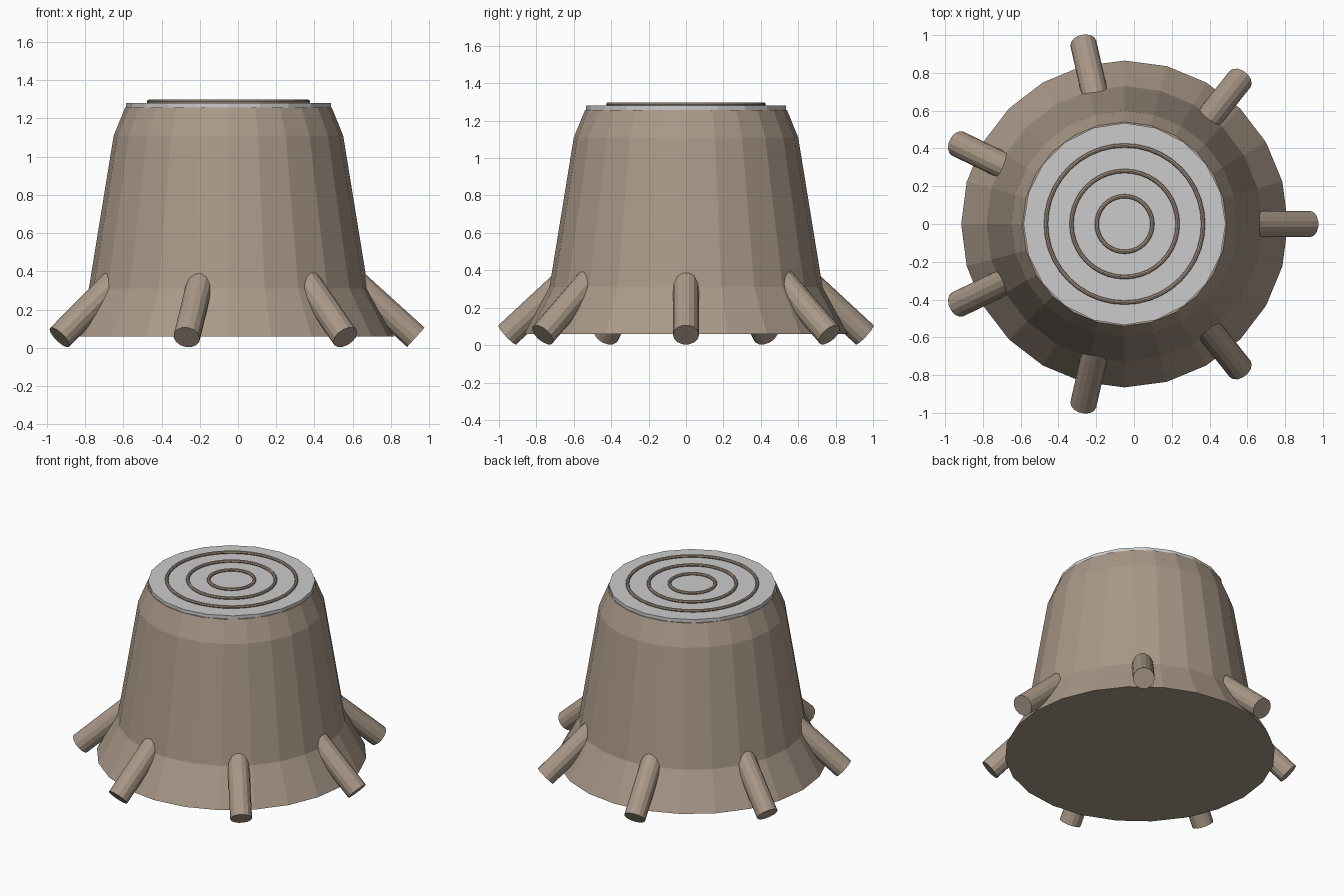
import bpy, bmesh, math
from mathutils import Vector

if "Cube" in bpy.data.objects:
    bpy.data.objects.remove(bpy.data.objects["Cube"])

CX = -0.05  # trunk axis


def material(name, rgb):
    m = bpy.data.materials.new(name)
    m.diffuse_color = (*rgb, 1)
    m.use_nodes = True
    m.node_tree.nodes["Principled BSDF"].inputs["Base Color"].default_value = m.diffuse_color
    return m


bark = material("bark", (0.40, 0.315, 0.245))


def lathe(name, profile, sides, mat=None):
    """Closed solid of revolution from (radius, z) points."""
    bm = bmesh.new()
    loops = [[bm.verts.new((CX + r * math.cos(2 * math.pi * i / sides),
                            r * math.sin(2 * math.pi * i / sides), z))
              for i in range(sides)] for r, z in profile]
    for a, b in zip(loops, loops[1:]):
        for i in range(sides):
            j = (i + 1) % sides
            bm.faces.new((a[i], a[j], b[j], b[i]))
    bm.faces.new(loops[0][::-1])
    bm.faces.new(loops[-1])
    me = bpy.data.meshes.new(name)
    bm.to_mesh(me)
    bm.free()
    ob = bpy.data.objects.new(name, me)
    bpy.context.collection.objects.link(ob)
    if mat:
        me.materials.append(mat)
    return ob


# Flared trunk and pale cut face
lathe("trunk", [(0.865, 0.06), (0.73, 0.31), (0.60, 1.11), (0.54, 1.257)], 24, bark)
lathe("cut_face", [(0.535, 1.24), (0.535, 1.28)], 20)

# Growth rings on the cut face
for k, r in enumerate((0.147, 0.281, 0.416)):
    bpy.ops.mesh.primitive_torus_add(major_radius=r, minor_radius=0.011,
                                     major_segments=40, minor_segments=8,
                                     location=(CX, 0, 1.287))
    ring = bpy.context.object
    ring.name = f"growth_ring_{k + 1}"
    ring.data.materials.append(bark)

# Seven roots sloping out to the ground
LENGTH = 0.5
for k in range(7):
    a = 2 * math.pi * k / 7
    d = Vector((0.74 * math.cos(a), 0.74 * math.sin(a), -0.67)).normalized()
    end = Vector((CX + 0.98 * math.cos(a), 0.98 * math.sin(a), 0.055))
    bpy.ops.mesh.primitive_cylinder_add(vertices=14, radius=0.07, depth=LENGTH,
                                        location=end - d * LENGTH / 2)
    root = bpy.context.object
    root.name = f"root_{k + 1}"
    root.rotation_euler = (0, math.acos(d.z), a)
    root.data.materials.append(bark)
